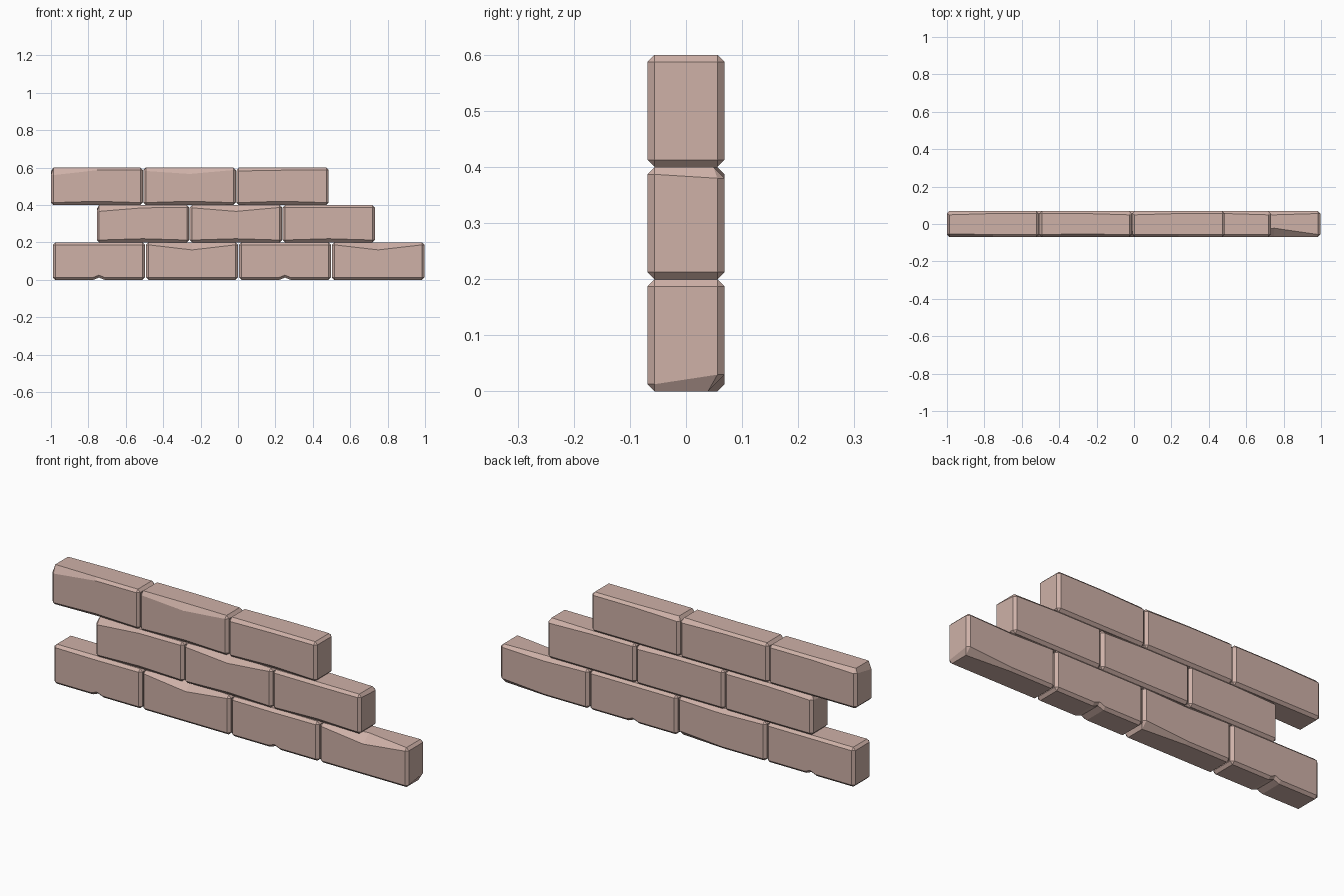
import bpy, bmesh

if "Cube" in bpy.data.objects:
    bpy.data.objects.remove(bpy.data.objects["Cube"])

C = 0.013          # normal edge chamfer
HY = 0.069         # half depth
H = 0.2            # course height

mat = bpy.data.materials.new("dusty pink brick")
mat.diffuse_color = (0.62, 0.44, 0.39, 1)
mat.use_nodes = True
mat.node_tree.nodes["Principled BSDF"].inputs["Base Color"].default_value = mat.diffuse_color


def section(x, z0, front, back, low_front, low_back, lift):
    """Octagonal slice; each corner is (drop on the side, inset on the flat)."""
    z1 = z0 + H
    return [(x, -HY + low_front[1], z0 + lift), (x, HY - low_back[1], z0 + lift),
            (x, HY, z0 + lift + low_back[0]), (x, HY, z1 - back[0]),
            (x, HY - back[1], z1), (x, -HY + front[1], z1),
            (x, -HY, z1 - front[0]), (x, -HY, z0 + lift + low_front[0])]


def brick(name, x0, x1, z0, front=(C, C, C), back=(C, C, C), low=C,
          low_back=(C, C, C), spread=1.25, notch=0.0):
    """Chamfered brick; front/back give chip depth at left, middle, right."""
    mid = (x0 + x1) / 2

    def at(values, t):
        a, b, c = values
        return a + (b - a) * t * 2 if t < 0.5 else b + (c - b) * (t - 0.5) * 2

    def corner(d, s=1.0):
        return (d, C + (d - C) * s)

    xs = [x0 + C, mid, x1 - C]
    if notch:
        xs = [x0 + C, mid - 0.03, mid, mid + 0.03, x1 - C]
    rings = []
    for x in xs:
        t = (x - x0 - C) / (x1 - x0 - 2 * C)
        rings.append(section(x, z0, corner(at(front, t), spread), corner(at(back, t)),
                             corner(at((C, low, C), t)), corner(at(low_back, t)),
                             notch if x == mid else 0))

    # end faces: the outer slices shrunk to the rectangle inside the chamfers
    def cap(x, ring):
        zt, zb = min(ring[3][2], ring[6][2]), max(ring[2][2], ring[7][2])
        pts = []
        for i in range(8):
            y = HY - C if i in (1, 2, 3, 4) else -HY + C
            side = ring[{0: 7, 1: 2, 4: 3, 5: 6}.get(i, i)][2]
            pts.append((x, y, side))
        return pts
    rings = [cap(x0, rings[0])] + rings + [cap(x1, rings[-1])]

    bm = bmesh.new()
    loops = [[bm.verts.new(p) for p in r] for r in rings]
    for a, b in zip(loops, loops[1:]):
        for i in range(8):
            j = (i + 1) % 8
            bm.faces.new((a[i], a[j], b[j], b[i]))
    bm.faces.new(loops[0])
    bm.faces.new(loops[-1][::-1])
    bmesh.ops.remove_doubles(bm, verts=bm.verts, dist=0.0002)
    bmesh.ops.recalc_face_normals(bm, faces=bm.faces)
    me = bpy.data.meshes.new(name)
    bm.to_mesh(me)
    bm.free()
    me.materials.append(mat)
    bpy.context.collection.objects.link(bpy.data.objects.new(name, me))


# bottom course, two bricks notched underneath, two chipped on top
brick("bottom_brick_1", -0.99, -0.497, 0, (C, .015, C), notch=0.012)
brick("bottom_brick_2", -0.492, 0.0, 0, (C, .04, C), (C, .02, C), low_back=(C, C, .03))
brick("bottom_brick_3", 0.005, 0.497, 0, (C, .015, C), notch=0.012)
brick("bottom_brick_4", 0.502, 0.997, 0, (C, .04, C), (C, .02, C), low_back=(C, C, .03))

# middle course
brick("middle_brick_1", -0.755, -0.261, H, (.034, .015, C), (.02, C, C), low=.02, spread=.6)
brick("middle_brick_2", -0.258, 0.236, H, (.015, .034, C), (C, C, .02), low=.02, spread=.7)
brick("middle_brick_3", 0.239, 0.732, H, (C, .014, C), (C, C, .02), low=.02, spread=.6)

# top course
brick("top_brick_1", -1.0, -0.509, 2 * H, (.04, .014, C), (.02, C, C), low=.02, spread=.1)
brick("top_brick_2", -0.506, -0.012, 2 * H, (.018, .034, C), (C, C, .02), low=.02, spread=.1)
brick("top_brick_3", -0.009, 0.485, 2 * H, (.018, .014, C), (.02, C, C), low=.02, spread=.1)
